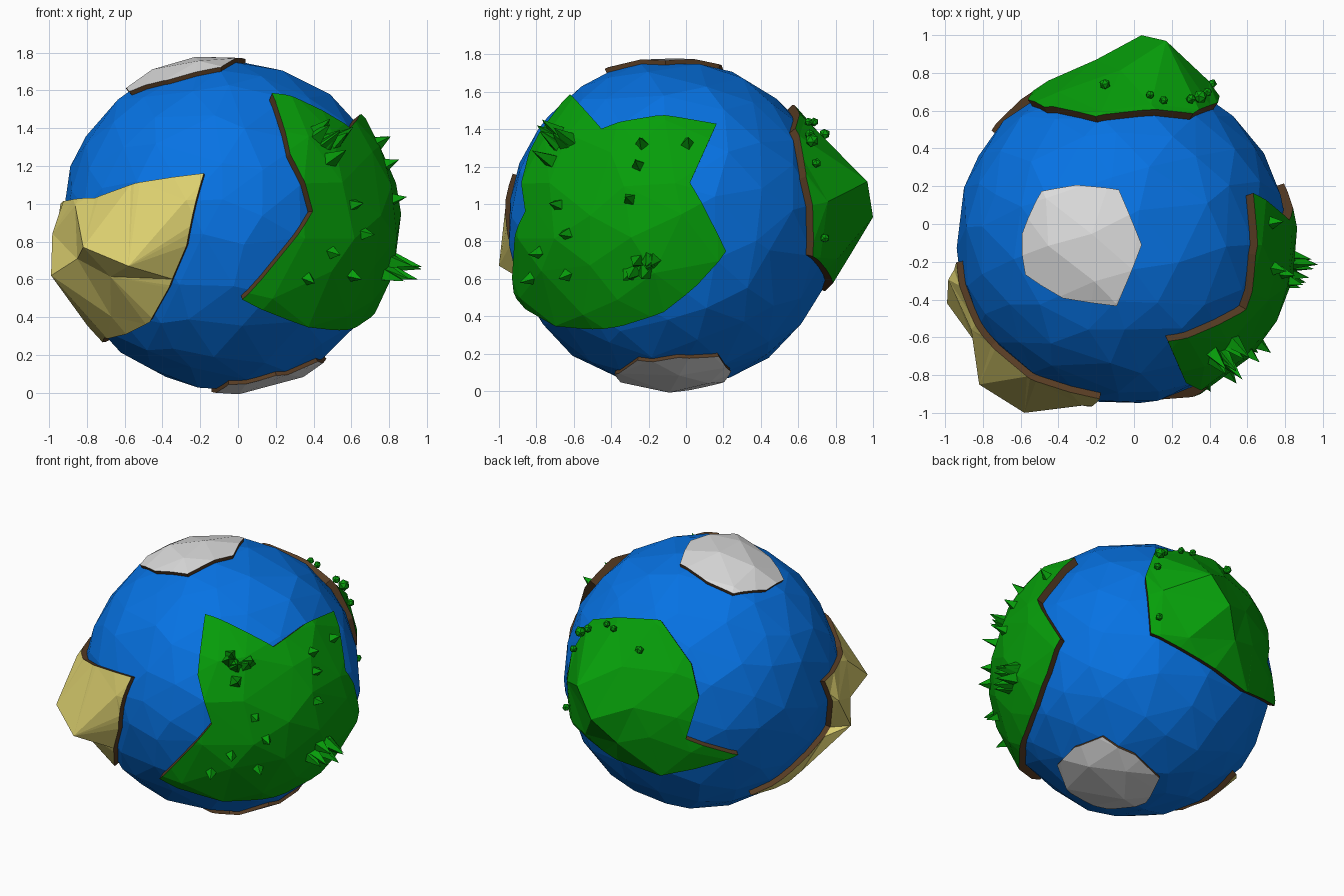
import bpy, bmesh, math, random
from mathutils import Vector, Matrix
from mathutils.bvhtree import BVHTree

if "Cube" in bpy.data.objects:
    bpy.data.objects.remove(bpy.data.objects["Cube"], do_unlink=True)

CENTRE = Vector((-0.065, -0.075, 0.89))


def make_material(name, rgb):
    mat = bpy.data.materials.new(name)
    mat.use_nodes = True
    mat.diffuse_color = (*rgb, 1)
    for node in mat.node_tree.nodes:
        if node.type == 'BSDF_PRINCIPLED':
            node.inputs["Base Color"].default_value = (*rgb, 1)
    return mat


WATER = make_material("water blue", (0.002, 0.17, 0.77))
GRASS = make_material("grass green", (0.002, 0.345, 0.003))
SAND = make_material("sand yellow", (0.72, 0.63, 0.16))
ICE = make_material("ice white", (0.72, 0.72, 0.72))
SOIL = make_material("soil brown", (0.095, 0.045, 0.017))


def add_object(name, mesh, *mats):
    for mat in mats:
        mesh.materials.append(mat)
    obj = bpy.data.objects.new(name, mesh)
    bpy.context.scene.collection.objects.link(obj)
    return obj


def to_mesh(bm, mesh):
    bm.to_mesh(mesh)
    bm.free()
    return mesh


def rough_ball(name, radius):
    """Faceted ball with the same uneven facets each time."""
    rng = random.Random(7)
    bm = bmesh.new()
    bmesh.ops.create_icosphere(bm, subdivisions=3, radius=1)
    bmesh.ops.rotate(bm, verts=bm.verts, matrix=Matrix.Rotation(0.4, 3, 'X'))
    for v in bm.verts:
        jitter = Vector([rng.uniform(-0.07, 0.07) for _ in range(3)])
        v.co = (v.co + jitter).normalized() * radius * rng.uniform(0.993, 1.006)
    bmesh.ops.translate(bm, verts=bm.verts, vec=CENTRE)
    bmesh.ops.recalc_face_normals(bm, faces=bm.faces)
    return to_mesh(bm, bpy.data.meshes.new(name))


def cutter_mesh(outline):
    """Flaring wedge whose sides run outward from the centre along the outline."""
    dirs = [(Vector(p) - CENTRE).normalized() for p in outline]
    middle = sum(dirs, Vector()).normalized()
    bm = bmesh.new()
    rings = []
    for reach in (0.78, 1.8):
        ring = [bm.verts.new(CENTRE + d * reach) for d in dirs]
        hub = bm.verts.new(CENTRE + middle * reach)
        for i, v in enumerate(ring):
            bm.faces.new((hub, ring[i - 1], v))
        rings.append(ring)
    low, high = rings
    for i in range(len(dirs)):
        bm.faces.new((low[i - 1], low[i], high[i]))
        bm.faces.new((low[i - 1], high[i], high[i - 1]))
    bmesh.ops.recalc_face_normals(bm, faces=bm.faces)
    return to_mesh(bm, bpy.data.meshes.new("cutter"))


def raise_peaks(bm, peaks, radius):
    """Pull ground points away from the rim up into mountain tops."""
    inner = [v for v in bm.verts if all(f.material_index == 0 for f in v.link_faces)]
    offsets = [Vector(p) - CENTRE for p in peaks]
    tops = []
    for o in offsets:
        top = min(inner, key=lambda v: (v.co - CENTRE).angle(o))
        inner.remove(top)
        tops.append(top)
    for v in inner:
        arm = v.co - CENTRE
        rise = max((o.length - radius) * max(0, 1 - arm.angle(o) / 0.4) for o in offsets)
        v.co += arm.normalized() * rise * 0.7
    for top, o in zip(tops, offsets):
        top.co = CENTRE + o


def land_plate(name, mat, radius, outline, peaks=()):
    """Slab of raised ground with soil on its side walls."""
    ball = add_object(name + "_ball", rough_ball(name, radius))
    cutter = add_object(name + "_cutter", cutter_mesh(outline))
    cutter.hide_render = True
    cut = ball.modifiers.new("outline", 'BOOLEAN')
    cut.operation = 'INTERSECT'
    cut.solver = 'EXACT'
    cut.object = cutter
    bpy.context.view_layer.update()
    graph = bpy.context.evaluated_depsgraph_get()
    mesh = bpy.data.meshes.new_from_object(ball.evaluated_get(graph))
    for helper in (ball, cutter):
        bpy.data.objects.remove(helper, do_unlink=True)
    mesh.materials.clear()
    bm = bmesh.new()
    bm.from_mesh(mesh)
    bmesh.ops.triangulate(bm, faces=bm.faces)
    bm.normal_update()
    for face in bm.faces:
        radial = (face.calc_center_median() - CENTRE).normalized()
        face.material_index = 1 if face.normal.dot(radial) < 0.25 else 0
        face.smooth = False
    if peaks:
        raise_peaks(bm, peaks, radius)
    return add_object(name, to_mesh(bm, mesh), mat, SOIL)


# Ocean ball
add_object("ocean", rough_ball("ocean", 0.88), WATER)

# Large side continent
side_land = land_plate("side_continent", GRASS, 0.932, [
    (0.17, -0.60, 1.56), (0.59, -0.45, 1.40), (0.63, -0.16, 1.46),
    (0.62, 0.16, 1.42), (0.81, 0.02, 1.11), (0.78, 0.21, 0.75),
    (0.77, 0.06, 0.57), (0.71, -0.12, 0.43), (0.62, -0.33, 0.36),
    (0.48, -0.55, 0.34), (0.27, -0.77, 0.38), (0.02, -0.89, 0.50),
    (0.39, -0.85, 0.96), (0.27, -0.83, 1.26)])

# Mountainous back continent
back_land = land_plate("back_continent", GRASS, 0.925, [
    (-0.20, 0.56, 1.52), (0.31, 0.58, 1.40), (0.45, 0.65, 1.15),
    (0.43, 0.68, 0.72), (0.01, 0.79, 0.58), (-0.31, 0.75, 0.53),
    (-0.55, 0.66, 0.60), (-0.76, 0.50, 0.70), (-0.52, 0.75, 0.83),
    (-0.57, 0.67, 1.12), (-0.47, 0.61, 1.31)],
    peaks=[(0.04, 1.0, 0.93), (0.17, 0.97, 1.12)])

# Sandy highland
land_plate("desert", SAND, 0.915, [
    (-0.18, -0.92, 1.16), (-0.52, -0.82, 1.11), (-0.75, -0.64, 1.03),
    (-0.93, -0.20, 1.00), (-0.88, -0.33, 0.62), (-0.87, -0.10, 0.48),
    (-0.67, 0.23, 0.28), (-0.73, -0.29, 0.27), (-0.60, -0.53, 0.30),
    (-0.47, -0.71, 0.37), (-0.37, -0.87, 0.55), (-0.27, -0.93, 0.78)],
    peaks=[(-0.82, -0.85, 0.77), (-0.58, -1.0, 0.67), (-0.99, -0.42, 0.62)])

# Polar ice caps
land_plate("top_ice_cap", ICE, 0.905, [
    (-0.50, 0.18, 1.66), (-0.31, 0.21, 1.70), (-0.08, 0.18, 1.74),
    (0.04, -0.11, 1.76), (-0.09, -0.42, 1.69), (-0.38, -0.40, 1.67),
    (-0.58, -0.27, 1.60), (-0.60, -0.05, 1.62)])
land_plate("bottom_ice_cap", ICE, 0.902, [
    (0.40, -0.25, 0.20), (0.46, -0.04, 0.19), (0.40, 0.17, 0.20),
    (0.20, 0.25, 0.08), (-0.05, 0.20, 0.03), (-0.14, -0.05, 0.02),
    (-0.05, -0.32, 0.05), (0.20, -0.38, 0.10)])


def plant(name, land, spots, build):
    """Stand small shapes on the land, pointing away from the centre."""
    source = bmesh.new()
    source.from_mesh(land.data)
    tree = BVHTree.FromBMesh(source)
    source.free()
    bm = bmesh.new()
    for spot, size in spots:
        d = (Vector(spot) - CENTRE).normalized()
        hit = tree.ray_cast(CENTRE + d * 2, -d)[0]
        if hit:
            turn = d.to_track_quat('Z', 'Y').to_matrix().to_4x4()
            spin = Matrix.Rotation(len(bm.verts) * 1.3, 4, 'Z')
            build(bm, size, Matrix.Translation(hit) @ turn @ spin)
    add_object(name, to_mesh(bm, bpy.data.meshes.new(name)), GRASS)


def spike(bm, size, matrix):
    bmesh.ops.create_cone(bm, cap_ends=True, segments=4, radius1=0.025 + size * 0.15,
                          radius2=0, depth=size,
                          matrix=matrix @ Matrix.Translation((0, 0, size * 0.45)))


def bush(bm, size, matrix):
    bmesh.ops.create_icosphere(bm, subdivisions=1, radius=size,
                               matrix=matrix @ Matrix.Translation((0, 0, size)))


# Pointed trees: two groves and scattered singles
rng = random.Random(3)
trees = [((0.76, -0.24, 1.33), 0.08), ((0.76, 0.01, 1.34), 0.08),
         ((0.79, -0.26, 1.21), 0.08), ((0.85, -0.31, 1.03), 0.08),
         ((0.64, -0.71, 1.00), 0.08), ((0.67, -0.64, 0.84), 0.08),
         ((0.50, -0.79, 0.74), 0.08), ((0.39, -0.86, 0.59), 0.08),
         ((0.63, -0.66, 0.61), 0.08)]
for grove in ((0.53, -0.72, 1.36), (0.83, -0.27, 0.65)):
    for _ in range(7):
        spread = Vector([rng.uniform(-0.09, 0.09) for _ in range(3)])
        trees.append((Vector(grove) + spread, rng.uniform(0.11, 0.16)))
plant("pointed_trees", side_land, trees, spike)

# Round bushes on the back continent
plant("round_bushes", back_land, [
    ((0.36, 0.69, 1.35), 0.038), ((0.30, 0.66, 1.37), 0.028),
    ((-0.15, 0.70, 1.35), 0.03), ((0.08, 0.66, 1.42), 0.024),
    ((0.15, 0.63, 1.42), 0.024), ((0.39, 0.70, 1.22), 0.026),
    ((0.40, 0.72, 0.82), 0.026)], bush)
